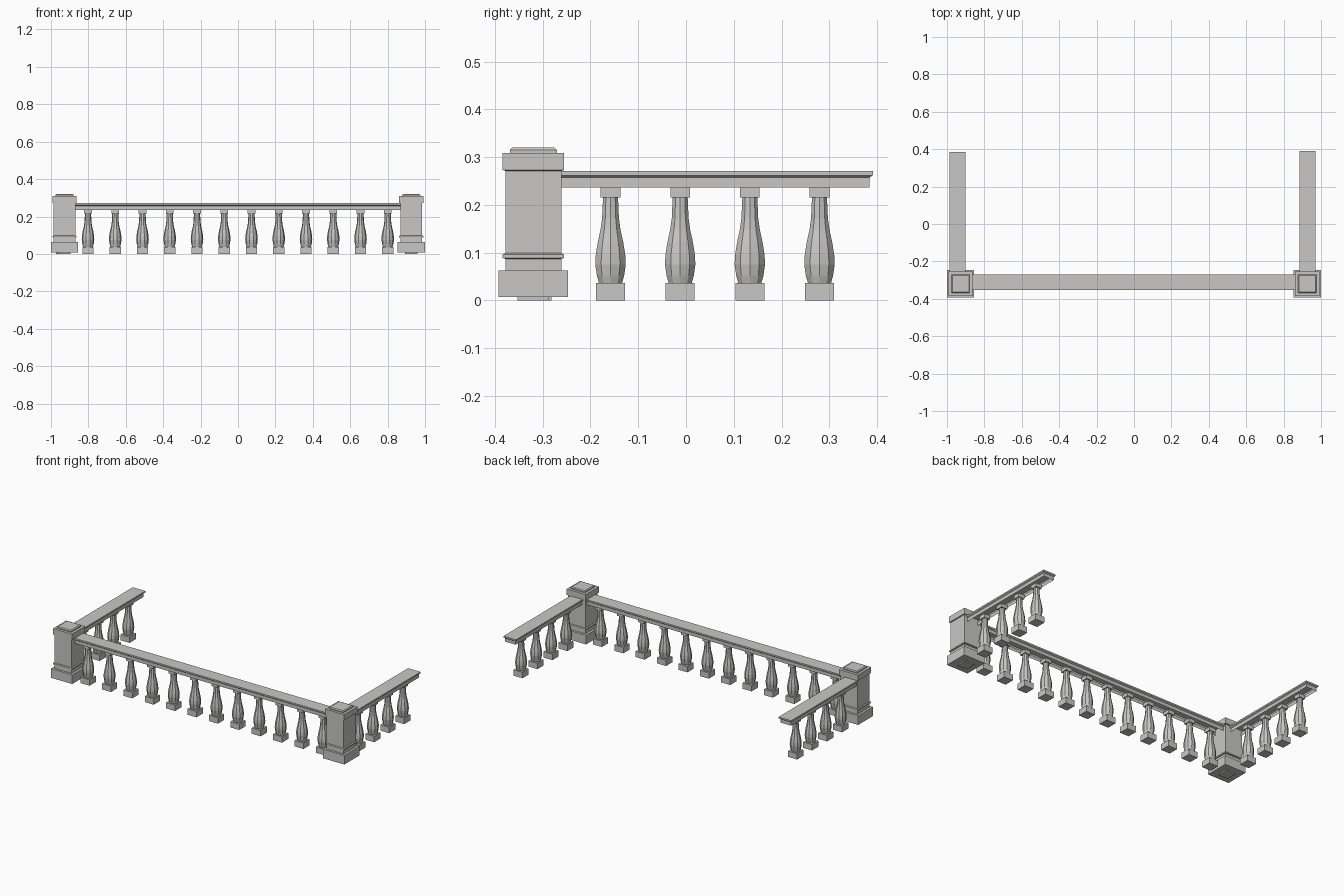
import bpy, bmesh, math

if "Cube" in bpy.data.objects:
    bpy.data.objects.remove(bpy.data.objects["Cube"])

stone = bpy.data.materials.new("light grey stone")
stone.diffuse_color = (0.58, 0.575, 0.565, 1)
stone.use_nodes = True
stone.node_tree.nodes["Principled BSDF"].inputs["Base Color"].default_value = stone.diffuse_color


def make_object(name, bm):
    bmesh.ops.recalc_face_normals(bm, faces=bm.faces)
    me = bpy.data.meshes.new(name)
    bm.to_mesh(me)
    bm.free()
    me.materials.append(stone)
    ob = bpy.data.objects.new(name, me)
    bpy.context.collection.objects.link(ob)
    return ob


def stack(bm, profile, sides, turn):
    """Capped upright solid; profile holds (apothem or radius, z) pairs."""
    rings = []
    for r, z in profile:
        if sides == 4:
            r *= math.sqrt(2)
        rings.append([bm.verts.new((r * math.cos(turn + 2 * math.pi * i / sides),
                                    r * math.sin(turn + 2 * math.pi * i / sides), z))
                      for i in range(sides)])
    for a, b in zip(rings, rings[1:]):
        for i in range(sides):
            j = (i + 1) % sides
            bm.faces.new((a[i], a[j], b[j], b[i]))
    bm.faces.new(rings[0][::-1])
    bm.faces.new(rings[-1])


# corner post: foot, plinth, band, shaft, cap and raised top
POST = [(0.033, 0), (0.033, 0.007), (0.0725, 0.007), (0.0725, 0.063),
        (0.0585, 0.063), (0.0585, 0.087), (0.0645, 0.089), (0.0645, 0.096),
        (0.0585, 0.099), (0.0585, 0.271), (0.0645, 0.273), (0.0645, 0.309),
        (0.049, 0.309), (0.049, 0.315), (0.044, 0.320)]
for side, x in (("left", -0.9275), ("right", 0.9265)):
    bm = bmesh.new()
    stack(bm, POST, 4, math.pi / 4)
    make_object(side + "_post", bm).location = (x, -0.3195, 0)

# baluster: square base, faceted vase body, square neck block
BODY = [(0.025, 0.035), (0.030, 0.052), (0.0335, 0.075), (0.0325, 0.095),
        (0.028, 0.122), (0.022, 0.148), (0.0185, 0.172), (0.0165, 0.216)]
bm = bmesh.new()
stack(bm, [(0.0305, 0), (0.0305, 0.036)], 4, math.pi / 4)
stack(bm, BODY, 10, 0)
stack(bm, [(0.0205, 0.215), (0.0205, 0.237)], 4, math.pi / 4)
first = make_object("baluster", bm)

spots = [(-0.802 + 0.1457 * i, -0.312) for i in range(12)]
for x in (-0.943, 0.9275):
    spots += [(x, -0.158 + 0.1458 * i) for i in range(4)]
first.location = (*spots[0], 0)
for x, y in spots[1:]:
    ob = first.copy()
    ob.location = (x, y, 0)
    bpy.context.collection.objects.link(ob)


# handrail: moulded section, open underneath, set back below its top slab
def rail(name, x0, x1, y0, y1):
    """Rectangle outline of the top slab; lower steps are inset all round."""
    bm = bmesh.new()
    rings = []
    for inset, z in ((0, 0.271), (0, 0.262), (0.007, 0.257), (0.007, 0.236)):
        a, b, c, d = x0 + inset, x1 - inset, y0 + inset, y1 - inset
        rings.append([bm.verts.new(p) for p in
                      ((a, c, z), (b, c, z), (b, d, z), (a, d, z))])
    bm.faces.new(rings[0])
    for r, s in zip(rings, rings[1:]):
        for i in range(4):
            j = (i + 1) % 4
            bm.faces.new((r[i], s[i], s[j], r[j]))
    make_object(name, bm)


rail("front_rail", -0.885, 0.885, -0.353, -0.270)
rail("left_rail", -0.986, -0.900, -0.275, 0.385)
rail("right_rail", 0.885, 0.970, -0.275, 0.391)
